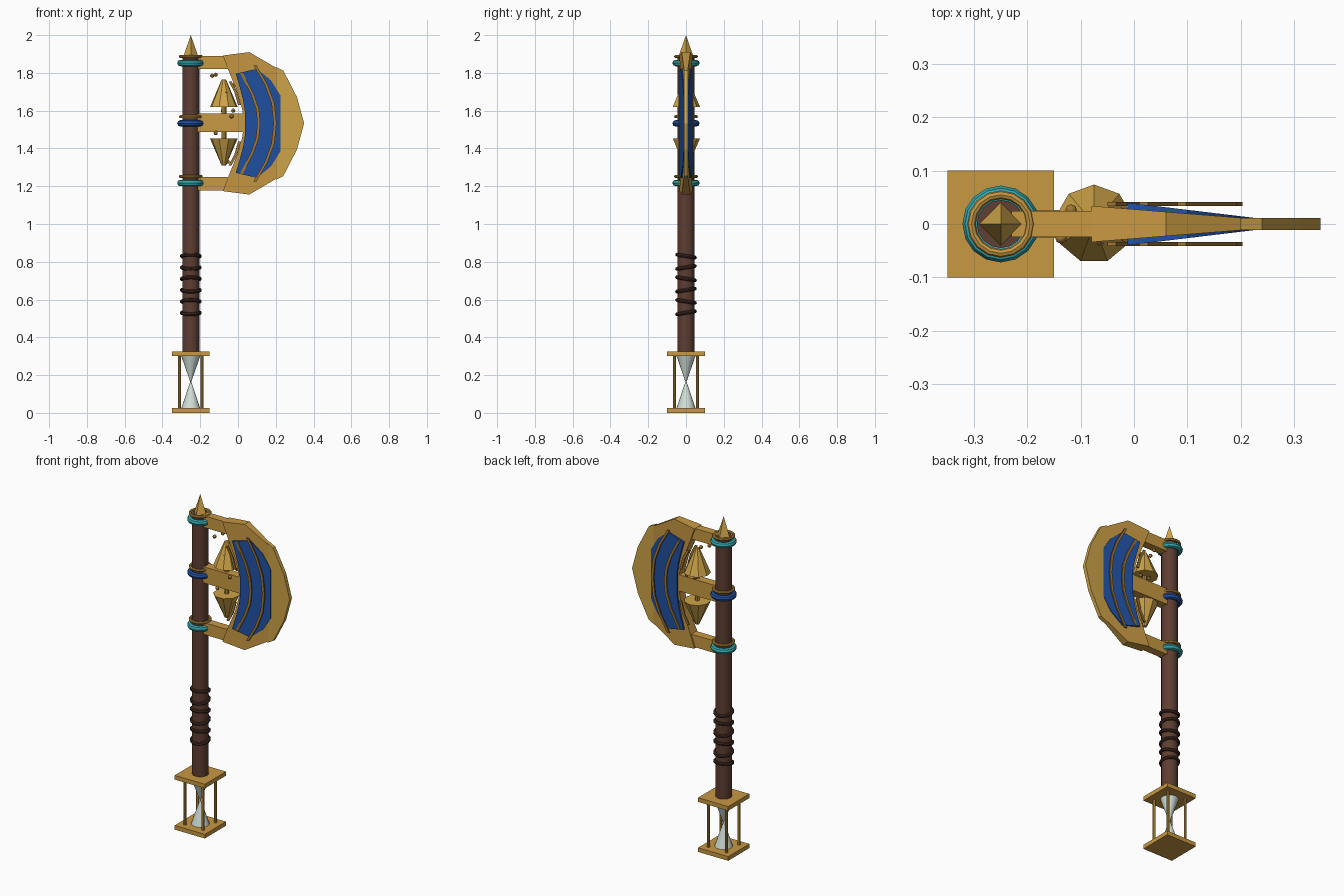
import bpy, bmesh, math
from mathutils import Vector

if "Cube" in bpy.data.objects:
    bpy.data.objects.remove(bpy.data.objects["Cube"])


def mat(name, r, g, b):
    m = bpy.data.materials.new(name)
    lin = lambda c: ((c / 255 + 0.055) / 1.055) ** 2.4
    m.diffuse_color = (lin(r), lin(g), lin(b), 1)
    m.use_nodes = True
    m.node_tree.nodes["Principled BSDF"].inputs["Base Color"].default_value = m.diffuse_color
    return m


GOLD = mat("gold", 200, 152, 66)
PALE_GOLD = mat("pale_gold", 206, 164, 72)
TRIM = mat("dark_gold", 160, 118, 52)
BLUE = mat("blue", 32, 80, 162)
TEAL = mat("teal", 52, 168, 174)
WOOD = mat("brown_wood", 94, 62, 50)
LEATHER = mat("dark_leather", 66, 42, 34)
GLASS = mat("pale_glass", 208, 222, 214)

SHAFT_X, MID_Z, BELL_X = -0.25, 1.533, -0.075


def finish(name, m, smooth=False):
    o = bpy.context.object
    o.name = name
    o.data.materials.append(m)
    if smooth:
        bpy.ops.object.shade_smooth_by_angle(angle=math.radians(40))
    return o


def box(name, lo, hi, m):
    lo, hi = Vector(lo), Vector(hi)
    bpy.ops.mesh.primitive_cube_add(size=1, location=(lo + hi) / 2)
    bpy.context.object.scale = hi - lo
    return finish(name, m)


def cone(name, x, y, z0, z1, r0, r1, m, n=16, smooth=True):
    bpy.ops.mesh.primitive_cone_add(vertices=n, radius1=r0, radius2=r1, depth=z1 - z0,
                                    location=(x, y, (z0 + z1) / 2))
    return finish(name, m, smooth)


def ring(name, z, R, r, m, tilt=0):
    bpy.ops.mesh.primitive_torus_add(major_radius=R, minor_radius=r, major_segments=16,
                                     minor_segments=8, location=(SHAFT_X, 0, z),
                                     rotation=(tilt, 0, 0))
    return finish(name, m, True)


def mirrored(pts):
    """Continue an upper half outline below the blade's middle height."""
    return pts + [(x, 2 * MID_Z - z) for x, z in reversed(pts[:-1])]


def slab(name, left, right, y_back, y_front, m):
    """Solid strip between two (x, z) outlines; its depth is a function of x."""
    bm = bmesh.new()
    rows = []
    for a, b in zip(left, right):
        rows.append([bm.verts.new((p[0], f(p[0]), p[1]))
                     for p, f in ((a, y_front), (b, y_front), (b, y_back), (a, y_back))])
    for r, s in zip(rows, rows[1:]):
        for i in range(4):
            j = (i + 1) % 4
            bm.faces.new((r[i], r[j], s[j], s[i]))
    bm.faces.new(rows[0])
    bm.faces.new(rows[-1][::-1])
    bmesh.ops.recalc_face_normals(bm, faces=bm.faces)
    me = bpy.data.meshes.new(name)
    bm.to_mesh(me)
    bm.free()
    me.materials.append(m)
    o = bpy.data.objects.new(name, me)
    bpy.context.collection.objects.link(o)
    return o


# Hourglass pommel
for name, z in (("pommel_base", 0), ("pommel_top", 0.3)):
    box(name, (-0.35, -0.1, z), (-0.15, 0.1, z + 0.025), GOLD)
for sx in (-1, 1):
    for sy in (-1, 1):
        cone("pommel_post", SHAFT_X + sx * 0.06, sy * 0.06, 0.02, 0.305, 0.008, 0.008, GOLD, 8)
cone("lower_glass", SHAFT_X, 0, 0.025, 0.165, 0.05, 0.003, GLASS)
cone("upper_glass", SHAFT_X, 0, 0.165, 0.3, 0.003, 0.05, GLASS)

# Shaft, leather wraps and tip
cone("shaft", SHAFT_X, 0, 0.325, 1.885, 0.045, 0.045, WOOD)
for i in range(6):
    ring("grip_wrap", 0.53 + i * 0.06, 0.048, 0.01, LEATHER, 0.16 * (-1) ** i)
cone("spike", SHAFT_X, 0, 1.88, 2.0, 0.042, 0, PALE_GOLD, 4, False)

# Collars
for z, m in ((1.217, TEAL), (1.533, BLUE), (1.852, TEAL)):
    ring("collar", z, 0.055, 0.017, m)
    ring("collar_rim", z + 0.035, 0.055, 0.008, GOLD)

# Arms joining the shaft to the blade
box("upper_arm", (-0.23, -0.024, 1.82), (-0.04, 0.024, 1.89), GOLD)
box("lower_arm", (-0.23, -0.024, 1.178), (-0.04, 0.024, 1.25), GOLD)
box("middle_arm", (-0.23, -0.026, 1.488), (0.035, 0.026, 1.585), GOLD)

# Blade body, tapering toward the cutting edge
body = lambda x: 0.034 - 0.08 * (x + 0.08)
slab("blade_body",
     mirrored([(-0.08, 1.892), (-0.05, 1.812), (0.0, 1.69), (0.024, 1.6), (0.03, MID_Z)]),
     mirrored([(0.06, 1.91), (0.205, 1.825), (0.23, 1.74), (0.24, 1.64), (0.24, MID_Z)]),
     body, lambda x: -body(x), GOLD)
slab("cutting_edge",
     mirrored([(0.2, 1.832), (0.21, 1.7), (0.21, MID_Z)]),
     mirrored([(0.24, 1.812), (0.312, 1.672), (0.35, MID_Z)]),
     lambda x: 0.011, lambda x: -0.011, PALE_GOLD)

# Blue inlay, visible on both faces
inlay = lambda x: 0.04 - 0.12 * (x + 0.012)
slab("blue_inlay",
     mirrored([(-0.012, 1.795), (0.008, 1.73), (0.026, 1.66), (0.036, 1.6), (0.037, MID_Z)]),
     mirrored([(0.1, 1.822), (0.175, 1.76), (0.225, 1.68), (0.225, 1.6), (0.225, MID_Z)]),
     inlay, lambda x: -inlay(x), BLUE)

# Curved trim strips standing off both faces
trims = [mirrored([(0.09, 1.84), (0.148, 1.74), (0.185, 1.64), (0.196, MID_Z)]),
         mirrored([(0.018, 1.8), (0.075, 1.69), (0.103, 1.61), (0.11, MID_Z)]),
         [(-0.042, 1.755), (-0.012, 1.7), (0.008, 1.63)]]
trims.append([(x, 2 * MID_Z - z) for x, z in trims[2]])
for path in trims:
    for s in (-1, 1):
        slab("trim_strip", [(x - 0.008, z) for x, z in path], [(x + 0.008, z) for x, z in path],
             lambda x: s * 0.034, lambda x: s * 0.041, TRIM)

# Paired bells above and below the middle arm
cone("bell_stem", BELL_X, 0, 1.43, 1.64, 0.013, 0.013, GOLD, 8)
cone("upper_bell", BELL_X, 0, 1.62, 1.765, 0.074, 0.012, PALE_GOLD, 9, False)
cone("lower_bell", BELL_X, 0, 1.31, 1.452, 0.012, 0.074, PALE_GOLD, 9, False)

# Small floating beads
for x, y, z in ((-0.137, -0.026, 1.785), (-0.118, 0.026, 1.79), (-0.024, 0.02, 1.735),
                (-0.065, -0.03, 1.695), (-0.034, -0.028, 1.57), (-0.025, 0.026, 1.6),
                (-0.08, 0.03, 1.6), (-0.118, -0.026, 1.482), (-0.055, 0.0, 1.33)):
    bpy.ops.mesh.primitive_uv_sphere_add(segments=8, ring_count=6, radius=0.011,
                                         location=(x, y, z))
    finish("bead", TRIM, True)
